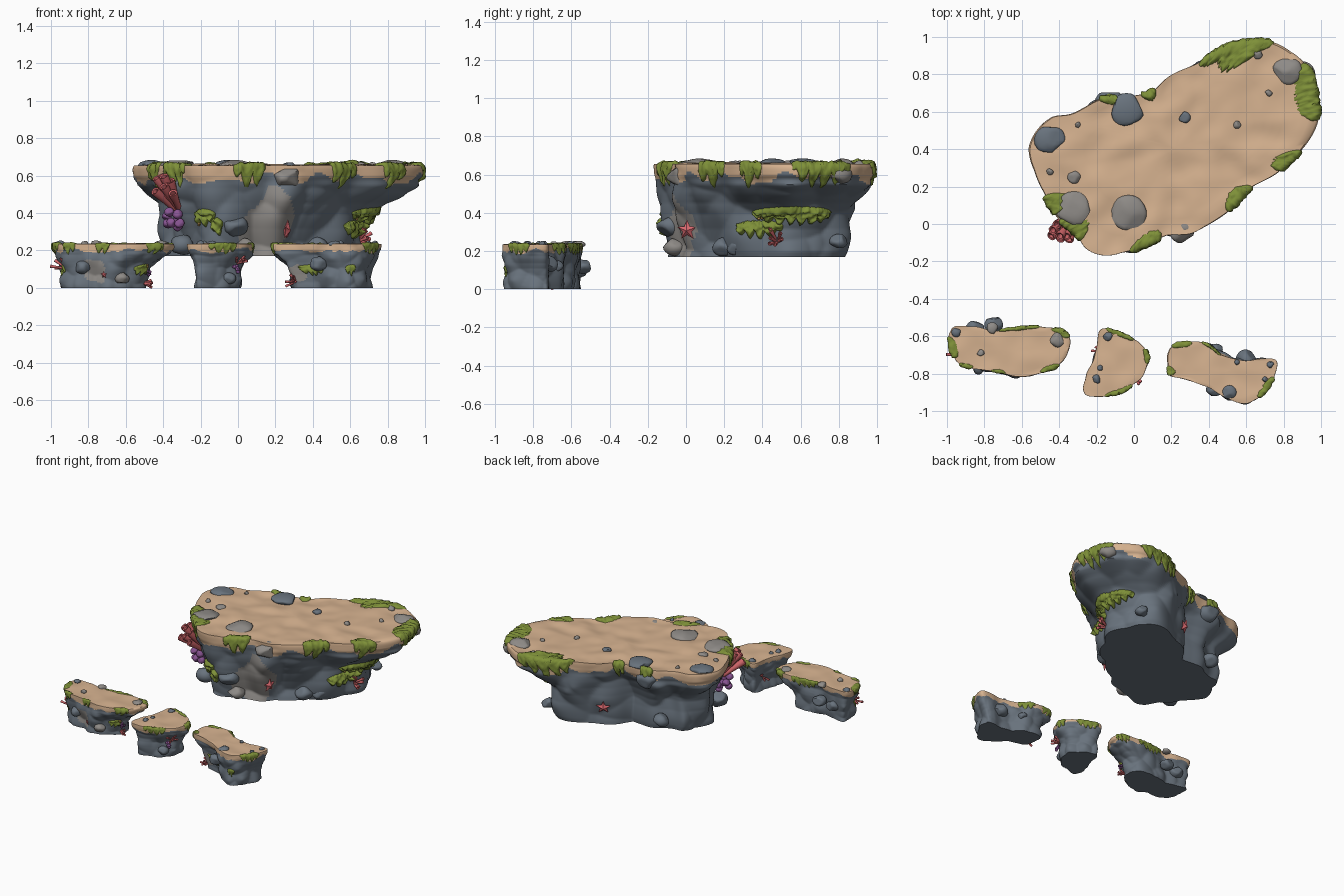
import bpy, bmesh, math, random
from mathutils import Vector, noise

random.seed(4)
if "Cube" in bpy.data.objects:
    bpy.data.objects.remove(bpy.data.objects["Cube"], do_unlink=True)


def material(name, *rgb):
    mat = bpy.data.materials.new(name)
    mat.use_nodes = True
    mat.diffuse_color = (*rgb, 1)
    mat.node_tree.nodes["Principled BSDF"].inputs["Base Color"].default_value = (*rgb, 1)
    return mat


SAND = material("sand", .68, .45, .28)
ROCK = material("blue_grey_rock", .14, .17, .205)
GREY = material("warm_grey_rock", .27, .255, .24)
MOSS = material("moss_green", .21, .28, .04)
CORAL = material("coral_red", .62, .13, .14)
STAR = material("starfish_pink", .75, .15, .17)
PURPLE = material("purple_coral", .25, .09, .29)
OCHRE = material("ochre_sponge", .5, .3, .09)


def finish(name, bm, *mats, angle=50):
    bmesh.ops.recalc_face_normals(bm, faces=bm.faces[:])
    mesh = bpy.data.meshes.new(name)
    bm.to_mesh(mesh)
    bm.free()
    for m in mats:
        mesh.materials.append(m)
    mesh.shade_smooth()
    mesh.set_sharp_from_angle(angle=math.radians(angle))
    obj = bpy.data.objects.new(name, mesh)
    bpy.context.collection.objects.link(obj)
    return obj


def bridge(bm, rings, closed):
    for a, b in zip(rings, rings[1:]):
        n = len(a)
        for i in range(n if closed else n - 1):
            j = (i + 1) % n
            bm.faces.new((a[i], a[j], b[j], b[i]))


# Height fraction against blend from base outline to top outline
PROFILE = [(0, .02), (.06, .05), (.3, .05), (.46, .14), (.58, .34), (.68, .62),
           (.78, .86), (.84, .9), (.88, .98), (.95, 1), (.985, .99), (1, .965)]


class Island:
    """A flared rock whose surface is addressed by u (around) and v (up, then inward)."""

    def __init__(self, name, outline, z0, height, base_center, base_scale, cell, amp, spots):
        pts = [Vector(p) for p in outline]
        self.ring = []
        for i in range(len(pts)):
            a, b, c, d = (pts[(i + k) % len(pts)] for k in (-1, 0, 1, 2))
            for t in [k / 8 for k in range(8)]:
                self.ring.append(.5 * (2 * b + (c - a) * t + (2 * a - 5 * b + 4 * c - d) * t ** 2
                                       + (3 * b - a - 3 * c + d) * t ** 3))
        n = len(self.ring)
        self.perimeter = sum((self.ring[i] - self.ring[i - 1]).length for i in range(n))
        low = [min(p[k] for p in pts) for k in (0, 1)]
        high = [max(p[k] for p in pts) for k in (0, 1)]
        self.center = (Vector(low) + Vector(high)) / 2
        self.z0, self.height, self.cell, self.amp = z0, height, cell, amp
        self.bc, self.bs = Vector(base_center), base_scale
        self.build(name, spots)

    def point(self, u, v):
        c = self.center
        if v > 1:
            edge = self.point(u, 1)
            xy = c + (edge.xy - c) * (2 - v)
            ripple = noise.noise(Vector((*xy, self.z0)) * 9) * .03 * self.height
            return Vector((*xy, edge.z + ripple * min(1, (v - 1) * 8)))
        v = max(v, 0)
        n = len(self.ring)
        f = u % 1 * n
        p = self.ring[int(f) % n].lerp(self.ring[(int(f) + 1) % n], f % 1)
        for (h0, k0), (h1, k1) in zip(PROFILE, PROFILE[1:]):
            if v <= h1:
                k = k0 + (k1 - k0) * (v - h0) / (h1 - h0)
                break
        off = p - c
        base = self.bc + Vector((off.x * self.bs[0], off.y * self.bs[1]))
        xy = base.lerp(p, k)
        z = self.z0 + v * self.height
        # Rounded boulder bulges, fading out at the lip
        dist = noise.voronoi(Vector((*xy, z)) * self.cell)[0][0]
        fade = 1 if v < .75 else max(.3, 1 - (v - .75) * 7)
        xy += off.normalized() * self.amp * (.5 - dist) * fade
        return Vector((*xy, z))

    def normal(self, u, v):
        du = self.point(u + .006, v) - self.point(u - .006, v)
        dv = self.point(u, v + .03) - self.point(u, v - .03)
        nrm = du.cross(dv).normalized()
        out = (self.point(u, v).xy - self.center).normalized()
        return nrm if nrm.dot(Vector((*out, .3))) > 0 else -nrm

    def find(self, x, y, v):
        n = len(self.ring)
        return min((i / n for i in range(n)),
                   key=lambda u: (self.point(u, v).xy - Vector((x, y))).length)

    def build(self, name, spots):
        bm = bmesh.new()
        n = len(self.ring)
        levels = [i / 50 for i in range(51)] + [1 + i / 16 for i in range(1, 16)] + [1.98]
        rings = [[bm.verts.new(self.point(i / n, v)) for i in range(n)] for v in levels]
        bridge(bm, rings, True)
        bm.faces.new(rings[0])
        bm.faces.new(rings[-1])
        for f in bm.faces:
            p = f.calc_center_median()
            wobble = noise.noise(p * self.cell * 1.6)
            if (p.z - self.z0) / self.height > .85 + .13 * wobble:
                f.material_index = 0
            elif any((p - Vector(s[:3])).length < s[3] * (1 + .5 * wobble) for s in spots):
                f.material_index = 2
            else:
                f.material_index = 1
        finish(name, bm, SAND, ROCK, GREY)


def moss(isl, x, y, width, inner=.16, drop=.28, v=1, thick=.02):
    """A ragged moss sheet that follows the rock and hangs in drips."""
    u0 = isl.find(x, y, v)
    bm = bmesh.new()
    cols, rows = max(16, int(width / .008)), 16
    grid = []
    for i in range(cols + 1):
        s = i / cols * 2 - 1
        u = u0 + s * width / 2 / isl.perimeter
        taper = math.sqrt(max(.02, 1 - s * s))
        drip = .35 + .65 * abs(math.sin(s * width / isl.height * 11 + x * 9)) * random.uniform(.85, 1)
        top = v + inner * taper * random.uniform(.8, 1)
        low = v - drop * taper * drip
        col = []
        for j in range(rows + 1):
            t = j / rows
            w = top + (low - top) * t
            rim = min(1, 5 * min(t, 1 - t, 1 - abs(s)))
            p = isl.point(u, w)
            bump = 1 + .6 * noise.noise(p * 45)
            col.append(bm.verts.new(p + isl.normal(u, w) * (thick * math.sqrt(rim) * bump - .004)))
        grid.append(col)
    bridge(bm, grid, False)
    finish("moss_patch", bm, MOSS, angle=80)


def stone(name, loc, size, mat):
    """A rounded stone with flattened sides."""
    bm = bmesh.new()
    bmesh.ops.create_icosphere(bm, subdivisions=3, radius=1)
    for _ in range(9):
        n = Vector([random.gauss(0, 1) for _ in range(3)]).normalized()
        h = random.uniform(.7, .88)
        for vert in bm.verts:
            vert.co -= n * max(0, vert.co.dot(n) - h)
    for vert in bm.verts:
        vert.co = Vector(a * b for a, b in zip(vert.co, size)) + Vector(loc)
    finish(name, bm, mat)


def starfish(isl, x, y, v, r, turn=(0, 0, 0)):
    bm = bmesh.new()
    tip = [bm.verts.new((math.sin(a) * q, math.cos(a) * q, 0))
           for a, q in ((i * math.pi / 5, r if i % 2 == 0 else r * .45) for i in range(10))]
    top, under = bm.verts.new((0, 0, r * .4)), bm.verts.new((0, 0, -r * .3))
    for i in range(10):
        for hub in (top, under):
            bm.faces.new((tip[i - 1], tip[i], hub))
    obj = finish("starfish", bm, STAR)
    u = isl.find(x, y, v)
    nrm = (isl.normal(u, v) + Vector(turn)).normalized()
    obj.location = isl.point(u, v) + nrm * r * .25
    obj.rotation_euler = nrm.to_track_quat('Z', 'Y').to_euler()


# Length and radius of each ring of a tube, ending inside its open mouth
TUBE = [(0, .09), (.5, .11), (.93, .15), (1, .14), (.98, .09), (.8, .07)]


def tube_coral(isl, x, y, v, size, count, lean, fan=.55):
    """Open tubes fanning out from the wall."""
    u = isl.find(x, y, v)
    root = isl.point(u, v)
    out = Vector((*isl.normal(u, v).xy, 0)).normalized()
    bm = bmesh.new()
    for _ in range(count):
        spread = Vector([random.uniform(-fan, fan) for _ in range(3)])
        axis = (out * .6 + Vector(lean) + spread).normalized()
        turn = axis.to_track_quat('Z', 'Y')
        length = size * random.uniform(.65, 1.1)
        start = root + spread * size * .4 - axis * size * .1
        rings = [[bm.verts.new(start + turn @ Vector((math.cos(a) * r * size, math.sin(a) * r * size,
                                                      t * length)))
                  for a in (k * math.pi / 5 for k in range(10))] for t, r in TUBE]
        bridge(bm, rings, True)
        bm.faces.new(rings[0])
        bm.faces.new(rings[-1])
    finish("tube_coral", bm, CORAL)


def lumps(name, isl, x, y, v, size, mat, count=8):
    u = isl.find(x, y, v)
    center = isl.point(u, v) + isl.normal(u, v) * size * .4
    for _ in range(count):
        jitter = Vector([random.uniform(-.7, .7) * size for _ in range(3)])
        stone(name, center + jitter, [size * .45] * 3, mat)


# Rock islands
main = Island("large_island", [
    (-.55, .35), (-.53, .48), (-.45, .57), (-.32, .59), (-.18, .67), (-.02, .68), (.09, .71),
    (.19, .79), (.35, .87), (.49, .95), (.67, .98), (.83, .93), (.93, .83), (.98, .7), (.99, .56),
    (.91, .4), (.78, .28), (.62, .18), (.49, .06), (.33, -.05), (.17, -.07), (.03, -.13),
    (-.13, -.17), (-.25, -.13), (-.32, -.04), (-.42, .05), (-.5, .19)],
    .17, .485, (.14, .36), (.68, .82), 4.5, .1,
    [(.15, -.06, .3, .13), (.2, -.03, .43, .1), (.18, -.03, .2, .09)])
left = Island("small_island_a", [
    (-.99, -.62), (-.96, -.55), (-.85, -.55), (-.74, -.57), (-.61, -.55), (-.48, -.55),
    (-.37, -.57), (-.34, -.64), (-.37, -.72), (-.45, -.78), (-.61, -.82), (-.74, -.79),
    (-.88, -.77), (-.96, -.72)], 0, .235, (-.72, -.68), (.7, .88), 10, .045, [(-.77, -.78, .09, .07)])
mid = Island("small_island_b", [
    (-.27, -.88), (-.25, -.8), (-.22, -.73), (-.2, -.64), (-.18, -.57), (-.13, -.56), (-.05, -.59),
    (.03, -.64), (.08, -.7), (.06, -.79), (.01, -.85), (-.07, -.9), (-.18, -.92), (-.25, -.92)],
    0, .235, (-.11, -.74), (.68, .85), 10, .045, [])
right = Island("small_island_c", [
    (.18, -.76), (.19, -.67), (.27, -.63), (.38, -.64), (.47, -.7), (.59, -.73), (.68, -.72),
    (.76, -.73), (.76, -.8), (.72, -.88), (.65, -.94), (.58, -.96), (.49, -.93), (.38, -.87),
    (.27, -.83), (.19, -.81)], 0, .235, (.5, -.79), (.73, .93), 10, .045, [(.32, -.84, .08, .05)])

# Moss draped over the rims
for isl, spots in (
        (main, [(-.33, -.04, .2), (.07, -.12, .19), (.57, .14, .17), (.85, .33, .15), (.97, .72, .36),
                (.52, .95, .38), (.07, .7, .12), (-.45, .1, .12), (-.13, .68, .1)]),
        (left, [(-.98, -.65, .14), (-.91, -.76, .08), (-.62, -.55, .2), (-.38, -.57, .14),
                (-.44, -.77, .1), (-.72, -.8, .07)]),
        (mid, [(-.08, -.57, .17), (.07, -.7, .09), (-.08, -.89, .13)]),
        (right, [(.25, -.63, .11), (.42, -.66, .11), (.18, -.79, .1), (.72, -.88, .15)])):
    for x, y, w in spots:
        moss(isl, x, y, w, thick=.018 if isl is main else .01)
moss(main, .6, .96, .22, .3, .1)

# Moss growing on wall ledges, with ochre sponge beside it
for x, y, w, v in ((.74, .58, .56, .48), (.62, .38, .32, .33), (-.17, -.08, .22, .46),
                   (-.1, -.09, .12, .36)):
    moss(main, x, y, w, .07, .15, v, .03)
for isl, x, y, w in ((right, .38, -.87, .15), (right, .6, -.93, .08), (left, -.5, -.75, .12),
                     (left, -.93, -.7, .06)):
    moss(isl, x, y, w, .1, .2, .45, .012)
for isl, x, y, v, r in ((main, .64, .38, .43, .02), (main, -.2, -.06, .37, .018),
                        (right, .42, -.88, .45, .011), (left, -.47, -.74, .5, .011)):
    lumps("ochre_sponge", isl, x, y, v, r, OCHRE, 5)

# Flat stones set in the sand
for x, y, r, mat in ((-.45, .45, .085, ROCK), (-.04, .61, .095, ROCK), (-.32, .08, .1, GREY),
                     (-.03, .06, .1, GREY), (.82, .82, .08, GREY), (.27, .57, .033, ROCK),
                     (-.32, .25, .036, GREY), (.55, .53, .022, GREY), (.72, .7, .02, GREY),
                     (-.45, .28, .02, GREY), (-.3, .53, .017, GREY), (.66, .91, .03, GREY)):
    stone("sand_stone", (x, y, .655), (r, r * .95, .03 if r > .05 else .02), mat)
for x, y, r, mat in ((-.95, -.58, .026, ROCK), (-.76, -.56, .035, GREY), (-.41, -.62, .04, GREY),
                     (-.82, -.69, .02, GREY), (-.14, -.6, .025, ROCK), (-.2, -.83, .025, ROCK),
                     (-.18, -.77, .016, ROCK), (.51, -.9, .038, ROCK), (.73, -.75, .02, ROCK),
                     (.7, -.83, .015, ROCK), (.55, -.74, .015, ROCK)):
    stone("small_sand_stone", (x, y, .235), (r, r, .018), mat)

# Boulders in the walls, rims and feet
for x, y, z, r, mat in ((.26, -.02, .59, .085, GREY), (-.13, .63, .57, .09, ROCK),
                        (-.47, .4, .6, .09, ROCK), (.9, .8, .6, .07, GREY), (-.02, -.08, .33, .075, ROCK),
                        (.42, .2, .22, .065, ROCK), (.5, .27, .22, .06, ROCK), (.6, .8, .25, .05, ROCK),
                        (-.3, .04, .23, .07, ROCK), (.03, -.06, .22, .06, GREY), (-.2, .58, .25, .06, ROCK),
                        (-.75, -.54, .12, .05, ROCK), (-.85, -.56, .1, .05, ROCK),
                        (-.83, -.76, .11, .045, ROCK), (.44, -.68, .12, .04, ROCK),
                        (.6, -.73, .13, .06, ROCK), (.43, -.88, .13, .05, ROCK),
                        (-.62, -.78, .05, .04, GREY), (-.05, -.83, .05, .04, ROCK)):
    stone("boulder", (x, y, z), (r, r, r * .8), mat)

# Corals and starfish
tube_coral(main, -.34, .02, .55, .17, 10, (-.1, -.3, .75), .45)
lumps("purple_coral", main, -.33, .03, .42, .06, PURPLE, 10)
tube_coral(main, .65, .47, .17, .075, 7, (0, 0, .2))
tube_coral(left, -.95, -.7, .5, .06, 6, (-.1, 0, .5))
tube_coral(left, -.49, -.72, .12, .05, 5, (0, 0, .2))
lumps("purple_coral", left, -.49, -.7, .35, .02, PURPLE)
tube_coral(mid, -.01, -.8, .58, .055, 6, (0, -.2, .4))
tube_coral(mid, -.2, -.66, .4, .05, 4, (0, 0, .3))
lumps("purple_coral", mid, -.02, -.82, .42, .024, PURPLE)
tube_coral(right, .29, -.82, .15, .05, 6, (0, 0, .2))
starfish(main, .24, .01, .29, .055, (1.2, .2, 0))
starfish(main, .2, .71, .3, .055)
starfish(left, -.71, -.78, .3, .02)
